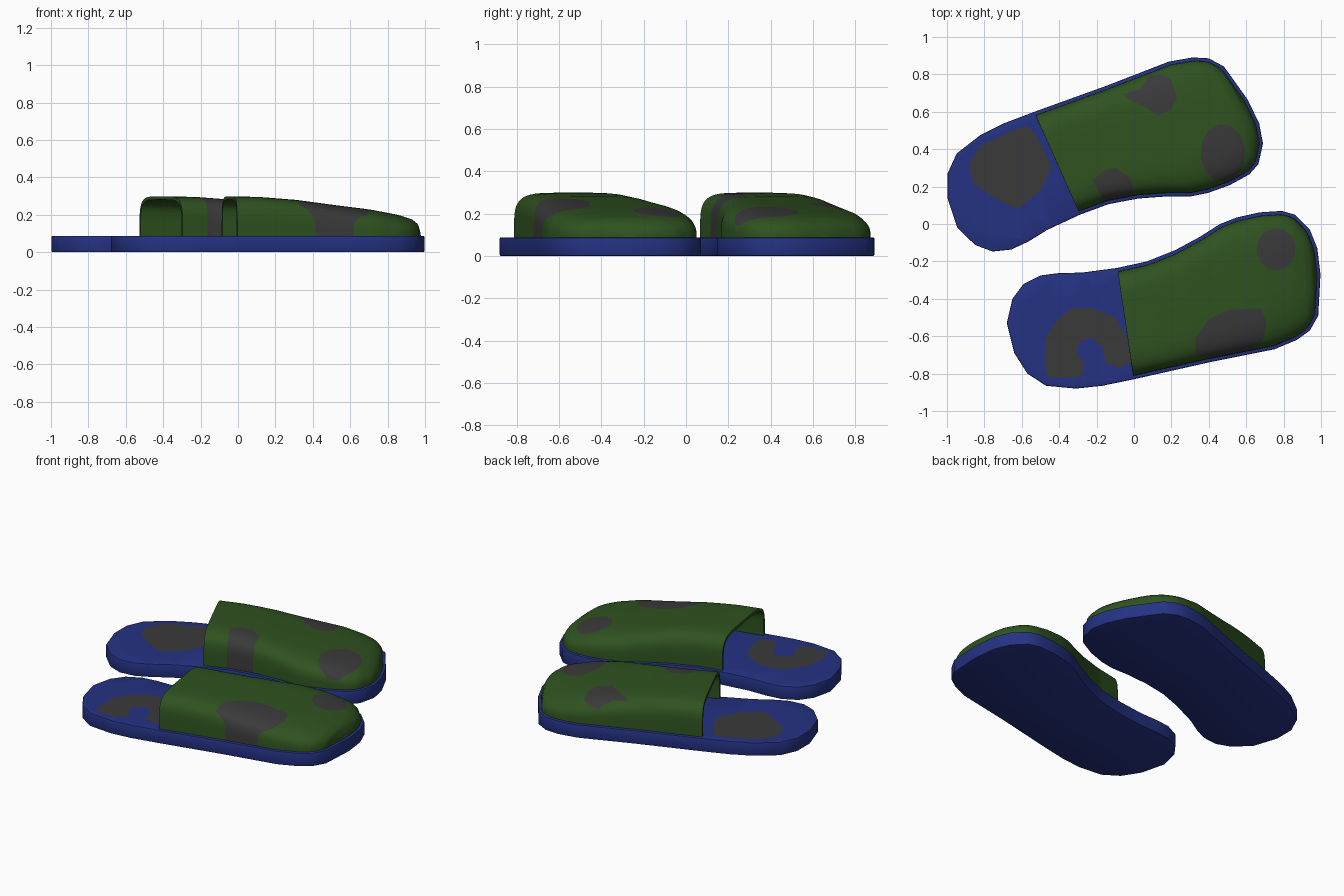
import bpy, bmesh, math
from mathutils import Vector, Matrix
from mathutils.geometry import intersect_point_line

if "Cube" in bpy.data.objects:
    bpy.data.objects.remove(bpy.data.objects["Cube"])

SOLE_H = 0.088

# Plan outline of one slipper, clockwise from the heel
OUTLINE = [Vector(p) for p in [
    (-.68, -.53), (-.65, -.40), (-.59, -.32), (-.50, -.275), (-.40, -.262), (-.28, -.26),
    (-.09, -.235), (.07, -.20), (.22, -.14), (.35, -.07), (.46, 0), (.55, .035),
    (.67, .062), (.79, .07), (.86, .05), (.94, -.03), (.98, -.13), (.997, -.27),
    (.985, -.49), (.94, -.57), (.87, -.62), (.75, -.67), (.60, -.70), (.40, -.74),
    (0, -.83), (-.17, -.865), (-.31, -.88), (-.47, -.865), (-.57, -.80), (-.64, -.69)]]
OPEN_IN, TIP, OPEN_OUT = 6, 17, 24

# Height of the upper above the sole, along its length
CREST = [(-.1, .212), (.1, .208), (.3, .192), (.5, .165), (.7, .14), (.85, .112),
         (.92, .09), (.955, .065), (.972, .03), (.977, 0)]


def material(name, rgb):
    m = bpy.data.materials.new(name)
    m.diffuse_color = (*rgb, 1)
    m.use_nodes = True
    m.node_tree.nodes["Principled BSDF"].inputs["Base Color"].default_value = m.diffuse_color
    return m


BLUE = material("blue", (.018, .032, .23))
GREEN = material("green", (.028, .085, .014))
GREY = material("dark_grey", (.042, .042, .042))


def lerp_table(table, x):
    if x <= table[0][0]:
        return table[0][1]
    for (x0, y0), (x1, y1) in zip(table, table[1:]):
        if x <= x1:
            return y0 + (y1 - y0) * (x - x0) / (x1 - x0)
    return table[-1][1]


def inset(points, d):
    out = []
    for i, p in enumerate(points):
        t = (points[(i + 1) % len(points)] - points[i - 1]).normalized()
        out.append(p + Vector((t.y, -t.x)) * d)
    return out


def along(path, k):
    lengths = [(b - a).length for a, b in zip(path, path[1:])]
    s = k * sum(lengths)
    for a, b, l in zip(path, path[1:], lengths):
        if s <= l:
            return a.lerp(b, s / l)
        s -= l
    return path[-1].copy()


def inside(x, y, poly):
    hit = False
    for (x0, y0), (x1, y1) in zip(poly, poly[1:] + poly[:1]):
        if (y0 > y) != (y1 > y) and x < x0 + (x1 - x0) * (y - y0) / (y1 - y0):
            hit = not hit
    return hit


def paint(bm, poly, zmin):
    """Cut a patch outline into the surface from above and colour it."""
    xs, ys = zip(*poly)

    def near(f):
        fx = [v.co.x for v in f.verts]
        fy = [v.co.y for v in f.verts]
        return (f.calc_center_median().z > zmin and max(fx) > min(xs) and min(fx) < max(xs)
                and max(fy) > min(ys) and min(fy) < max(ys))

    for (x0, y0), (x1, y1) in zip(poly, poly[1:] + poly[:1]):
        faces = [f for f in bm.faces if near(f)]
        edges = {e for f in faces for e in f.edges}
        verts = {v for f in faces for v in f.verts}
        bmesh.ops.bisect_plane(bm, geom=faces + list(edges) + list(verts), dist=1e-4,
                               plane_co=(x0, y0, 0), plane_no=(y1 - y0, x0 - x1, 0))
    for f in bm.faces:
        c = f.calc_center_median()
        if c.z > zmin and inside(c.x, c.y, poly):
            f.material_index = 1


def finish(bm, name, colour, thickness=0):
    me = bpy.data.meshes.new(name)
    bm.to_mesh(me)
    bm.free()
    me.materials.append(colour)
    me.materials.append(GREY)
    ob = bpy.data.objects.new(name, me)
    bpy.context.collection.objects.link(ob)
    bpy.ops.object.select_all(action='DESELECT')
    ob.select_set(True)
    bpy.context.view_layer.objects.active = ob
    if thickness:
        mod = ob.modifiers.new("thickness", 'SOLIDIFY')
        mod.thickness = thickness
        mod.offset = -1
        bpy.ops.object.modifier_apply(modifier=mod.name)
    bpy.ops.object.shade_smooth_by_angle(angle=math.radians(35))


def sole(name, place, patch):
    bm = bmesh.new()
    face = bm.faces.new([bm.verts.new((p.x, p.y, 0)) for p in OUTLINE])
    top = bmesh.ops.extrude_face_region(bm, geom=[face])["geom"]
    bmesh.ops.translate(bm, vec=(0, 0, SOLE_H),
                        verts=[g for g in top if isinstance(g, bmesh.types.BMVert)])
    rim = [e for e in bm.edges if abs(e.verts[0].co.z - e.verts[1].co.z) < 1e-6]
    bmesh.ops.bevel(bm, geom=rim, offset=.007, segments=2, profile=.5, affect='EDGES')
    bm.transform(place)
    bmesh.ops.recalc_face_normals(bm, faces=bm.faces)
    bmesh.ops.triangulate(bm, faces=[f for f in bm.faces if len(f.verts) > 4])
    paint(bm, patch, SOLE_H - .001)
    finish(bm, name, BLUE)


def upper(name, place, patches):
    rim = inset(OUTLINE, .018)
    inner, outer = rim[OPEN_IN:TIP + 1], rim[TIP:OPEN_OUT + 1][::-1]
    bm = bmesh.new()
    rows, n, m = [], 44, 36
    for i in range(n + 1):
        a, b = along(inner, i / n), along(outer, i / n)
        mid, half = (a + b) / 2, (a - b) / 2
        h = lerp_table(CREST, mid.x) if i < n else 0
        p = 2 / lerp_table([(.2, 5), (.98, 2.7)], mid.x)
        row = []
        for j in range(m + 1):
            c, s = math.cos(math.pi * j / m), max(0, math.sin(math.pi * j / m))
            q = mid + half * math.copysign(abs(c) ** p, c)
            row.append(bm.verts.new((q.x, q.y, SOLE_H - .005 + (h + .005) * s ** p)))
        rows.append(row)
    for r, t in zip(rows, rows[1:]):
        for j in range(m):
            bm.faces.new((r[j], r[j + 1], t[j + 1], t[j]))
    bmesh.ops.remove_doubles(bm, verts=bm.verts, dist=1e-4)
    bm.transform(place)
    bmesh.ops.recalc_face_normals(bm, faces=bm.faces)
    if sum(f.normal.z * f.calc_area() for f in bm.faces) < 0:
        bmesh.ops.reverse_faces(bm, faces=bm.faces)
    for patch in patches:
        paint(bm, patch, 0)
    finish(bm, name, GREEN, .018)


def oval(x, y, rx, ry, n=12):
    return [(x + rx * math.cos(2 * math.pi * (i + .3) / n),
             y + ry * math.sin(2 * math.pi * (i + .3) / n)) for i in range(n)]


# Front slipper
here = Matrix.Identity(4)
sole("front_sole", here, [
    (-.48, -.75), (-.47, -.60), (-.40, -.50), (-.33, -.45), (-.22, -.45), (-.10, -.50),
    (-.04, -.60), (-.015, -.74), (-.08, -.77), (-.15, -.74), (-.17, -.66), (-.22, -.61),
    (-.28, -.62), (-.31, -.68), (-.27, -.74), (-.27, -.80), (-.32, -.825), (-.46, -.82)])
upper("front_upper", here, [
    oval(.76, -.135, .105, .115),
    [(.33, -.70), (.33, -.61), (.40, -.51), (.50, -.46), (.68, -.45), (.71, -.53),
     (.69, -.62), (.60, -.69), (.42, -.72)]])

# Back slipper, mirrored and turned
there = (Matrix.Translation((-.087, -.1, 0)) @ Matrix.Rotation(math.radians(32.5), 4, 'Z')
         @ Matrix.Scale(-1, 4, (0, 1, 0)))
sole("back_sole", there, [
    (-.885, .32), (-.82, .42), (-.65, .50), (-.57, .525), (-.52, .47), (-.44, .31),
    (-.50, .18), (-.62, .08), (-.75, .14), (-.86, .22)])
upper("back_upper", there, [
    oval(.475, .38, .12, .155),
    [(-.06, .695), (.03, .72), (.08, .79), (.15, .80), (.20, .77), (.23, .67), (.20, .61),
     (.13, .58), (.05, .63), (-.03, .67)],
    [(-.22, .23), (-.17, .28), (-.10, .30), (-.02, .25), (.01, .12), (-.03, .06),
     (-.14, .05), (-.17, .14)]])
